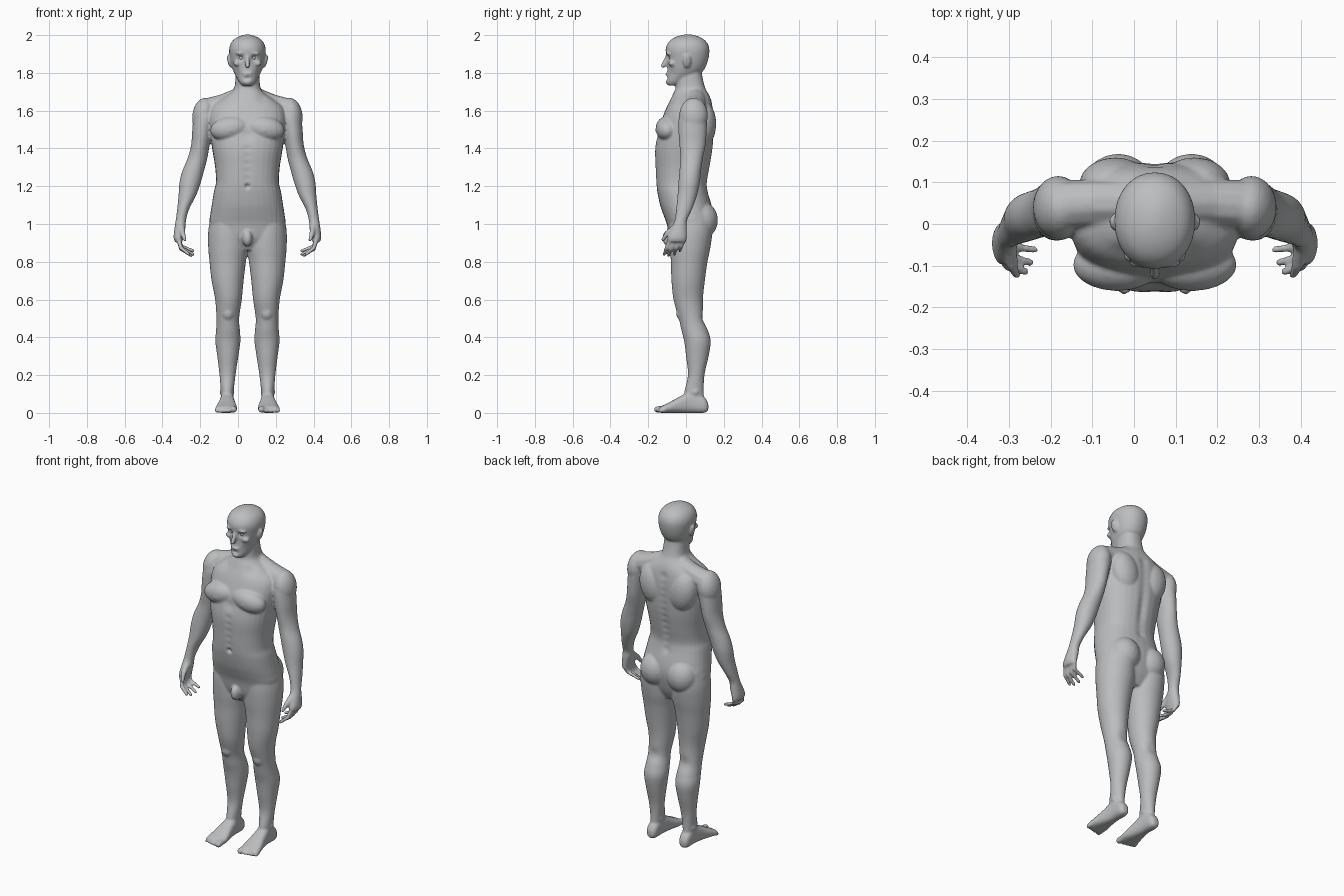
import bpy, bmesh, math
from mathutils import Vector, Matrix, kdtree

cube = bpy.data.objects.get("Cube")
if cube:
    bpy.data.objects.remove(cube, do_unlink=True)

skin = bpy.data.materials.new("plain grey")
skin.use_nodes = True
GREY = (0.50, 0.51, 0.52, 1)
skin.diffuse_color = GREY
skin.node_tree.nodes["Principled BSDF"].inputs["Base Color"].default_value = GREY

CENTRE_X = 0.05
bm = bmesh.new()


def spline(a, b, c, d, t):
    """Smooth interpolation between stations b and c."""
    return [q + 0.5 * t * (r - p + t * (2*p - 5*q + 4*r - s + t * (3*(q - r) + s - p)))
            for p, q, r, s in zip(a, b, c, d)]


def loft(stations, axis="z", side=1, power=1.0, sides=32, steps=5):
    """Skin of oval rings; a station is (position, x min, x max, other min, other max)."""
    rows, last = [], len(stations) - 1
    for i in range(last):
        quad = [stations[max(0, min(last, i + k))] for k in (-1, 0, 1, 2)]
        rows += [spline(*quad, j / steps) for j in range(steps)]
    rows.append(stations[-1])
    rings = []
    for pos, x0, x1, w0, w1 in rows:
        ring = []
        for k in range(sides):
            c, s = math.cos(math.tau * k / sides), math.sin(math.tau * k / sides)
            c, s = (math.copysign(abs(v) ** power, v) for v in (c, s))
            x = side * ((x0 + x1) / 2 + c * (x1 - x0) / 2)
            w = (w0 + w1) / 2 + s * (w1 - w0) / 2
            ring.append(bm.verts.new((x, w, pos) if axis == "z" else (x, pos, w)))
        rings.append(ring)
    for low, high in zip(rings, rings[1:]):
        for k in range(sides):
            n = (k + 1) % sides
            bm.faces.new((low[k], low[n], high[n], high[k]))
    bm.faces.new(rings[0][::-1])
    bm.faces.new(rings[-1])


def lump(centre, size, side=1, tilt=0):
    """Ellipsoid muscle or feature."""
    x, y, z = centre
    m = (Matrix.Translation((side * x, y, z)) @ Matrix.Rotation(side * tilt, 4, "Y")
         @ Matrix.Diagonal((*size, 1)))
    bmesh.ops.create_icosphere(bm, subdivisions=3, radius=1, matrix=m)


def chain(points, r0, r1, side=1, beads=8):
    """Tapered rounded digit along a bent path."""
    pts = [Vector(p) for p in points]
    total = beads * (len(pts) - 1)
    for i in range(total + 1):
        k = min(i // beads, len(pts) - 2)
        p = pts[k].lerp(pts[k + 1], i / beads - k)
        r = r0 + (r1 - r0) * i / total
        m = Matrix.Translation((side * p.x, p.y, p.z))
        bmesh.ops.create_icosphere(bm, subdivisions=2, radius=r, matrix=m)


# Torso and neck: height, half width, front, back
torso = [(0.86, .09, -.05, .09), (0.92, .17, -.085, .12), (1.0, .20, -.102, .14),
         (1.05, .197, -.12, .143), (1.1, .189, -.137, .135), (1.17, .178, -.152, .117),
         (1.22, .167, -.158, .112), (1.3, .171, -.162, .126), (1.4, .187, -.164, .142),
         (1.5, .20, -.145, .148), (1.57, .205, -.122, .148), (1.62, .19, -.102, .142),
         (1.66, .14, -.082, .132), (1.69, .095, -.068, .118), (1.72, .07, -.055, .102),
         (1.78, .063, -.05, .087), (1.84, .06, -.04, .08)]
loft([(z, -r, r, f, b) for z, r, f, b in torso], power=0.85)

# Head
head = [(1.733, .025, -.092, -.05), (1.75, .042, -.101, -.015), (1.78, .06, -.1, .045),
        (1.81, .075, -.099, .09), (1.84, .085, -.098, .108), (1.88, .093, -.102, .12),
        (1.92, .097, -.108, .124), (1.95, .091, -.1, .117), (1.975, .074, -.08, .098),
        (1.993, .044, -.048, .066), (2.003, .012, -.01, .03)]
loft([(z, -r, r, f, b) for z, r, f, b in head], power=0.95)
chain([(0, -.1, 1.89), (0, -.118, 1.845)], .008, .013)
lump((0, -.121, 1.836), (.013, .013, .011))
lump((0, -.098, 1.795), (.026, .011, .007))
lump((0, -.096, 1.784), (.023, .011, .007))
lump((0, -.094, 1.752), (.022, .014, .016))

leg = [(.04, .076, .138, .005, .1), (.1, .074, .14, -.01, .094), (.2, .063, .148, .01, .098),
       (.3, .048, .16, 0, .12), (.38, .037, .17, -.01, .131), (.44, .04, .166, -.025, .115),
       (.5, .044, .164, -.038, .095), (.6, .03, .171, -.066, .09), (.7, .02, .19, -.077, .1),
       (.8, .008, .201, -.08, .114), (.88, -.005, .208, -.086, .13), (.97, 0, .207, -.088, .14),
       (1.06, .02, .19, -.08, .13)]
arm = [(1.64, .19, .255, 0, .09), (1.58, .17, .283, -.035, .11), (1.5, .185, .292, -.04, .11),
       (1.42, .2, .298, -.035, .104), (1.35, .212, .316, -.03, .09), (1.28, .23, .345, -.035, .08),
       (1.22, .247, .36, -.04, .073), (1.15, .272, .365, -.045, .058), (1.08, .308, .372, -.052, .033),
       (1.02, .325, .38, -.06, .006), (.98, .328, .386, -.078, .005), (.93, .338, .391, -.098, .004),
       (.905, .345, .384, -.095, 0)]
foot = [(.118, .09, .125, .012, .05), (.095, .076, .139, 0, .085), (.03, .072, .142, 0, .115),
        (-.03, .065, .152, 0, .088), (-.09, .055, .167, 0, .055), (-.13, .057, .171, 0, .036),
        (-.14, .065, .16, .008, .028)]

for s in (1, -1):
    loft(leg, side=s)
    loft(arm, side=s)
    loft(foot, axis="y", side=s, power=0.8)
    # Shoulder, trapezius, chest, shoulder blade and buttock
    lump((.232, .04, 1.575), (.06, .076, .094), s, -.15)
    chain([(.03, .05, 1.675), (.13, .05, 1.63), (.215, .045, 1.605)], .055, .062, s)
    lump((.09, -.098, 1.505), (.108, .063, .066), s, .15)
    lump((.095, .095, 1.53), (.085, .065, .12), s, .2)
    lump((.088, .08, 1.02), (.09, .089, .1), s)
    # Kneecap and ankle bones
    lump((.103, -.015, .53), (.036, .038, .045), s)
    lump((.108, .05, .11), (.04, .028, .025), s)
    # Ears, brows and cheekbones
    lump((.096, .005, 1.862), (.01, .021, .036), s, .25)
    lump((.035, -.094, 1.903), (.028, .013, .008), s, .1)
    lump((.052, -.074, 1.85), (.024, .02, .016), s)
    # Fingers and thumb
    for y, tip, length in ((-.083, (.31, -.115), .078), (-.058, (.297, -.092), .086),
                           (-.033, (.288, -.062), .078), (-.01, (.288, -.032), .06)):
        chain([(.364, y, .918), (.352, (y + tip[1]) / 2 - .004, .916 - length * .55),
               (*tip, .918 - length)], .0135, .0095, s)
    chain([(.35, -.055, .985), (.342, -.1, .95), (.332, -.123, .915)], .019, .01, s)
    # Toes
    for i in range(5):
        r = .018 if i == 0 else .0125 - .0008 * i
        x = .073 if i == 0 else .08 + .021 * i
        chain([(x, -.115, r + .004), (x, -.152 + .0045 * i, r)], r, r, s, 5)
lump((0, -.09, .925), (.027, .035, .045))

bmesh.ops.recalc_face_normals(bm, faces=bm.faces)
rough_mesh = bpy.data.meshes.new("body_parts")
bm.to_mesh(rough_mesh)
bm.free()

# Fuse the parts into one soft skin
rough = bpy.data.objects.new("body_parts", rough_mesh)
bpy.context.collection.objects.link(rough)
fuse = rough.modifiers.new("fuse", "REMESH")
fuse.mode = "VOXEL"
fuse.voxel_size = 0.006
soften = rough.modifiers.new("soften", "SMOOTH")
soften.factor = 0.5
soften.iterations = 6
deps = bpy.context.evaluated_depsgraph_get()
mesh = bpy.data.meshes.new_from_object(rough.evaluated_get(deps))
bpy.data.objects.remove(rough, do_unlink=True)

# Sculpted creases and hollows: centre, radius, push
strokes = [((0, -.16, 1.2), .012, (0, .018, 0)), ((0, -.15, 1.47), .03, (0, .008, 0)),
           ((0, -.1, 1.773), .012, (0, .006, 0))]
strokes += [((0, .13, 1.17 + .04 * i), .022, (0, -.01, 0)) for i in range(12)]
strokes += [((0, -.162, 1.24 + .04 * i), .018, (0, .004, 0)) for i in range(5)]
for s in (1, -1):
    strokes += [((s * .034, -.1, 1.88), .013, (0, .013, 0)),
                ((s * .09, -.152, 1.495), .008, (0, -.005, 0)),
                ((s * .075, -.06, 1.655), .03, (0, .008, 0)),
                ((s * .07, -.085, 1.795), .025, (-s * .005, .004, 0)),
                ((s * .1, .095, .5), .035, (0, -.008, 0))]
tree = kdtree.KDTree(len(mesh.vertices))
for v in mesh.vertices:
    tree.insert(v.co, v.index)
tree.balance()
for centre, radius, push in strokes:
    for co, index, dist in tree.find_range(centre, radius * 2.5):
        mesh.vertices[index].co += Vector(push) * math.exp(-(dist / radius) ** 2)
for v in mesh.vertices:
    v.co.z = max(v.co.z, 0)

mesh.name = "body"
mesh.materials.clear()
mesh.materials.append(skin)
mesh.shade_smooth()
body = bpy.data.objects.new("body", mesh)
body.location.x = CENTRE_X
bpy.context.collection.objects.link(body)

# Eyeballs
for name, s in (("left_eye", 1), ("right_eye", -1)):
    eye_bm = bmesh.new()
    bmesh.ops.create_uvsphere(eye_bm, u_segments=20, v_segments=12, radius=.0135)
    eye_mesh = bpy.data.meshes.new(name)
    eye_bm.to_mesh(eye_mesh)
    eye_bm.free()
    eye_mesh.materials.append(skin)
    eye_mesh.shade_smooth()
    eye = bpy.data.objects.new(name, eye_mesh)
    eye.location = (CENTRE_X + s * .034, -.077, 1.88)
    bpy.context.collection.objects.link(eye)
